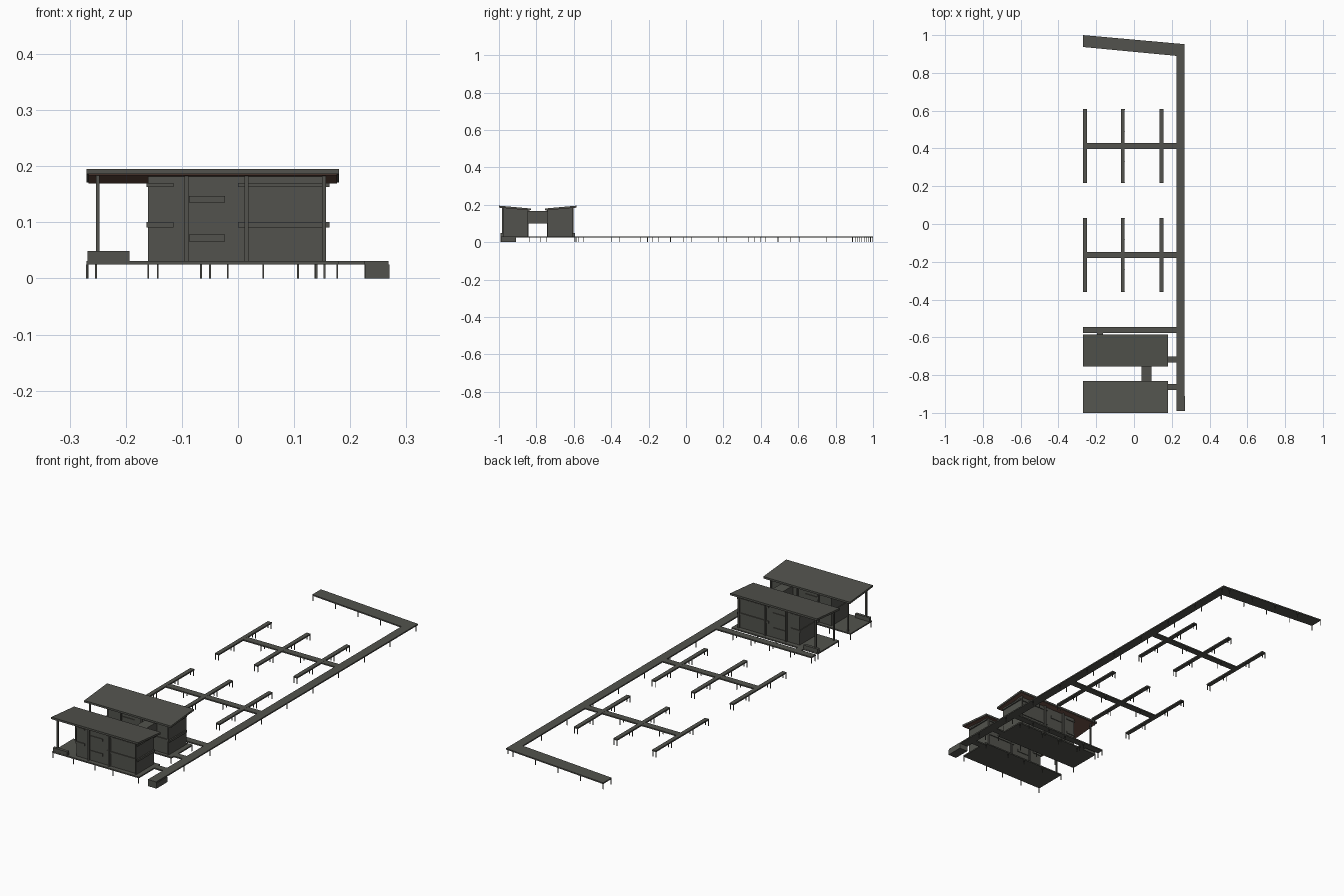
import bpy, bmesh

if "Cube" in bpy.data.objects:
    bpy.data.objects.remove(bpy.data.objects["Cube"])

def material(name, col):
    m = bpy.data.materials.new(name)
    m.diffuse_color = (*col, 1)
    m.use_nodes = True
    m.node_tree.nodes["Principled BSDF"].inputs["Base Color"].default_value = m.diffuse_color
    return m

GREY = material("dark_grey", (0.085, 0.086, 0.074))
BROWN = material("soffit_brown", (0.15, 0.08, 0.06))

def prism(bm, foot, z0, z1):
    """Quad footprint extruded; z0 and z1 may be functions of y for slopes."""
    f0 = z0 if callable(z0) else (lambda y: z0)
    f1 = z1 if callable(z1) else (lambda y: z1)
    lo = [bm.verts.new((x, y, f0(y))) for x, y in foot]
    hi = [bm.verts.new((x, y, f1(y))) for x, y in foot]
    n = len(foot)
    bm.faces.new(lo[::-1])
    bm.faces.new(hi)
    for i in range(n):
        j = (i + 1) % n
        bm.faces.new((lo[i], lo[j], hi[j], hi[i]))

def box(bm, x0, x1, y0, y1, z0, z1):
    prism(bm, [(x0, y0), (x1, y0), (x1, y1), (x0, y1)], z0, z1)

def finish(bm, name, mat=GREY):
    bmesh.ops.recalc_face_normals(bm, faces=bm.faces)
    me = bpy.data.meshes.new(name)
    bm.to_mesh(me)
    bm.free()
    me.materials.append(mat)
    ob = bpy.data.objects.new(name, me)
    bpy.context.collection.objects.link(ob)

def part(name, boxes, mat=GREY):
    bm = bmesh.new()
    for b in boxes:
        box(bm, *b)
    finish(bm, name, mat)

DZ0, DZ1 = 0.025, 0.031
piles = []

def pile(x, y):
    piles.append((x - .0015, x + .0015, y - .0015, y + .0015, 0, DZ0))

# Main walkway with slanted end pier
part("main_walkway", [(.225, .268, -.99, .89, DZ0, DZ1)])
bm = bmesh.new()
prism(bm, [(-.27, .937), (.225, .89), (.268, .89), (.268, .952), (-.27, 1.0)], DZ0, DZ1)
finish(bm, "end_pier")
part("landing_block", [(.226, .27, -.99, -.91, 0, DZ0)])
for i in range(11):
    y = -.97 + i * .191
    pile(.266, y)
    pile(.227, min(y, .89))
for i in range(5):
    x = -.268 + i * .125
    pile(x, .998 - (x + .27) * .09)
    pile(x, .94 - (x + .27) * .095)

# Mooring docks with finger piers
for k, yc in enumerate((.412, -.163)):
    part(f"cross_dock_{k}", [(-.25, .225, yc - .016, yc + .016, DZ0, DZ1)])
    part(f"finger_piers_{k}",
         [(xc - .01, xc + .01, yc - .196, yc + .196, DZ0, DZ1 + .0005) for xc in (-.26, -.059, .146)])
    for xc in (-.261, -.058, .146):
        for dx in (-.008, .008):
            for dy in (-.194, -.08, .08, .194):
                pile(xc + dx, yc + dy)
    for x in (-.16, .045):
        pile(x, yc - .014)
        pile(x, yc + .014)

# Dock beside the houses and short gangways
part("house_dock", [(-.27, .225, -.577, -.545, DZ0, DZ1)])
part("gangways", [(.175, .226, -.733, -.702, DZ0, DZ1),
                  (.175, .226, -.878, -.847, DZ0, DZ1),
                  (-.195, -.165, -.597, -.575, DZ0, DZ1)])
for x in (-.268, -.16, -.05, .045, .14):
    pile(x, -.575)
    pile(x, -.547)

# Two mirrored houses
MID = -.7925
for name, s in (("front", 1), ("back", -1)):
    def Y(y):
        return y if s == 1 else 2 * MID - y

    def span(a, b):
        return tuple(sorted((Y(a), Y(b))))

    def slope(base):
        return lambda y: base - (Y(y) + 1.0) * .09

    def sloped(nm, pieces, mat=GREY):
        bm = bmesh.new()
        for x0, x1, a, b, z0, z1 in pieces:
            box(bm, x0, x1, *span(a, b), z0, z1)
        finish(bm, f"{name}_{nm}", mat)

    sloped("house_deck", [(-.27, .18, -.992, -.835, DZ0, DZ1)])
    for x in (-.268, -.16, -.05, .045, .177):
        pile(x, Y(-.99))
        pile(x, Y(-.837))
    # Walls follow the single-pitch roof
    sloped("house_walls", [(-.16, .157, -.97, -.852, DZ1, slope(.1855))])
    sloped("roof", [(-.27, .18, -1.0, -.83, slope(.1862), slope(.195))])
    sloped("soffit", [(-.266, .176, -.997, -.833, slope(.1845), slope(.1863))], BROWN)
    # Wall bands wrapping the corners
    bands = []
    for x0, x1 in ((-.163, -.115), (0, .163)):
        for z0, z1 in ((.091, .101), (.163, .17)):
            bands.append((x0, x1, -.974, -.848, z0, z1))
    sloped("wall_bands", bands)
    # Vertical pilasters and corner columns
    cols = [(x - .0035, x + .0035, a, b, DZ1, slope(.185))
            for x in (-.092, .015, .153) for a, b in ((-.979, -.969), (-.853, -.845))]
    sloped("pilasters", cols)
    # Window plates
    sloped("windows", [(-.087, -.023, a, b, z, z + .012)
                       for z in (.066, .135) for a, b in ((-.973, -.969), (-.853, -.849))])
    # Terrace posts and low parapet
    sloped("terrace_posts", [(-.2535, -.2465, y - .0035, y + .0035, DZ1, slope(.185))
                             for y in (-.98, -.845)])
    sloped("terrace_parapet", [(-.268, -.193, -.991, -.977, DZ1, .049)])

# Upper bridge joining the houses
part("house_bridge", [(.04, .092, -.855, -.73, .1, .167)])

# All support piles
part("support_piles", piles)
